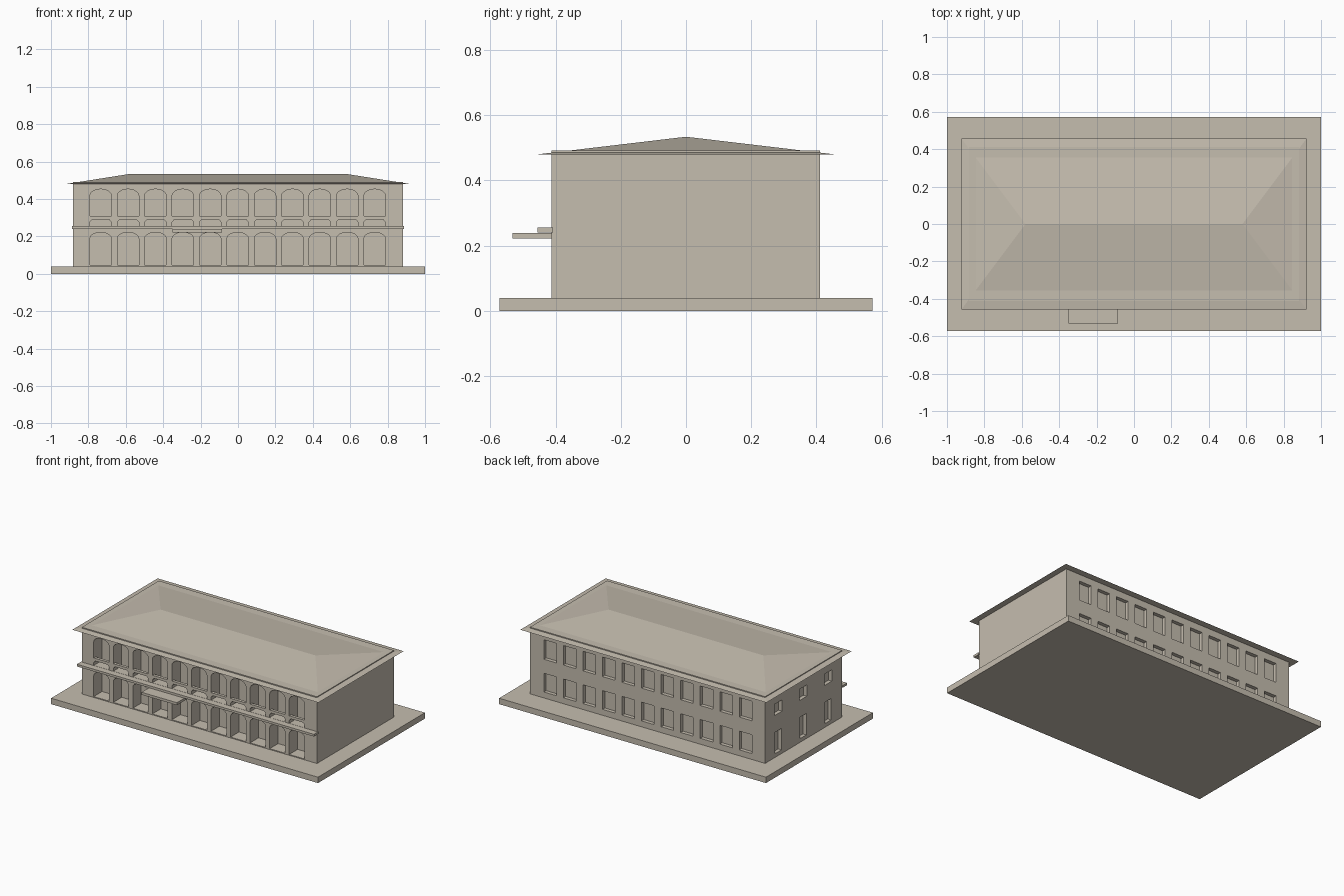
import bpy, bmesh, math

if "Cube" in bpy.data.objects:
    bpy.data.objects.remove(bpy.data.objects["Cube"])

stone = bpy.data.materials.new("beige_stone")
stone.diffuse_color = (0.56, 0.51, 0.43, 1)
stone.use_nodes = True
stone.node_tree.nodes["Principled BSDF"].inputs["Base Color"].default_value = stone.diffuse_color


def finish(name, bm):
    bmesh.ops.recalc_face_normals(bm, faces=bm.faces)
    me = bpy.data.meshes.new(name)
    bm.to_mesh(me)
    bm.free()
    me.materials.append(stone)
    ob = bpy.data.objects.new(name, me)
    bpy.context.collection.objects.link(ob)
    return ob


def add_box(bm, x, y, z):
    """Box from (min, max) pairs."""
    vs = bmesh.ops.create_cube(bm, size=1)["verts"]
    for v in vs:
        v.co = [(a + b) / 2 + c * (b - a) for c, (a, b) in zip(v.co, (x, y, z))]


def add_prism(bm, profile, y0, y1):
    """Extrude an x-z outline along y."""
    front = [bm.verts.new((x, y0, z)) for x, z in profile]
    back = [bm.verts.new((x, y1, z)) for x, z in profile]
    n = len(profile)
    bm.faces.new(front)
    bm.faces.new(back[::-1])
    for i in range(n):
        j = (i + 1) % n
        bm.faces.new((front[i], back[i], back[j], front[j]))


def arch(cx, z0, spring, top, hw):
    pts = [(cx - hw, z0), (cx + hw, z0)]
    for i in range(11):
        a = math.pi * i / 10
        pts.append((cx + hw * math.cos(a), spring + (top - spring) * math.sin(a)))
    return pts


def box(name, x, y, z):
    bm = bmesh.new()
    add_box(bm, x, y, z)
    return finish(name, bm)


FRONT, BACK, SIDE = -0.413, 0.411, 0.881
columns = [(i - 5) * 0.1465 - 0.002 for i in range(11)]

# Ground slab and main block
box("base_slab", (-1, 1), (-0.572, 0.572), (0, 0.04))
body = box("main_block", (-SIDE, SIDE), (FRONT, BACK), (0.04, 0.492))

# Openings cut into the block
bm = bmesh.new()
for cx in columns:
    # front arcades
    add_prism(bm, arch(cx, 0.046, 0.188, 0.222, 0.0575), FRONT - 0.05, FRONT + 0.09)
    add_prism(bm, arch(cx, 0.257, 0.417, 0.453, 0.0575), FRONT - 0.05, FRONT + 0.09)
    # back windows
    for z in ((0.08, 0.207), (0.302, 0.434)):
        add_box(bm, (cx - 0.047, cx + 0.047), (BACK - 0.025, BACK + 0.05), z)
# left side windows and doors
for cy in (-0.262, 0.005, 0.27):
    for hw, z in ((0.034, (0.065, 0.21)), (0.04, (0.325, 0.402))):
        add_box(bm, (-SIDE - 0.05, -SIDE + 0.025), (cy - hw, cy + hw), z)
cutter = finish("opening_cutter", bm)
cutter.hide_render = True

mod = body.modifiers.new("openings", "BOOLEAN")
mod.operation = "DIFFERENCE"
mod.solver = "EXACT"
mod.object = cutter
bpy.context.view_layer.objects.active = body
bpy.ops.object.modifier_apply(modifier=mod.name)
bpy.data.objects.remove(cutter)

# Railings across the upper arches, with chamfered lower corners
bm = bmesh.new()
for cx in columns:
    w = 0.0575
    add_prism(bm, [(cx - w, 0.308), (cx - w, 0.277), (cx - w + 0.012, 0.29),
                   (cx + w - 0.012, 0.29), (cx + w, 0.277), (cx + w, 0.308)],
              FRONT, FRONT + 0.02)
finish("arcade_railings", bm)

# Floor ledge and balcony
box("floor_ledge", (-0.888, 0.888), (-0.456, FRONT + 0.005), (0.241, 0.256))
box("balcony", (-0.35, -0.085), (-0.532, FRONT + 0.005), (0.222, 0.239))

# Low hipped roof
bm = bmesh.new()
ex, ey, ze, zr = 0.922, 0.456, 0.48, 0.534
c = [bm.verts.new(p) for p in ((-ex, -ey, ze), (ex, -ey, ze), (ex, ey, ze), (-ex, ey, ze))]
l, r = bm.verts.new((-0.58, 0, zr)), bm.verts.new((0.58, 0, zr))
for f in (c[::-1], (c[0], c[1], r, l), (c[1], c[2], r), (c[2], c[3], l, r), (c[3], c[0], l)):
    bm.faces.new(f)
finish("hipped_roof", bm)
